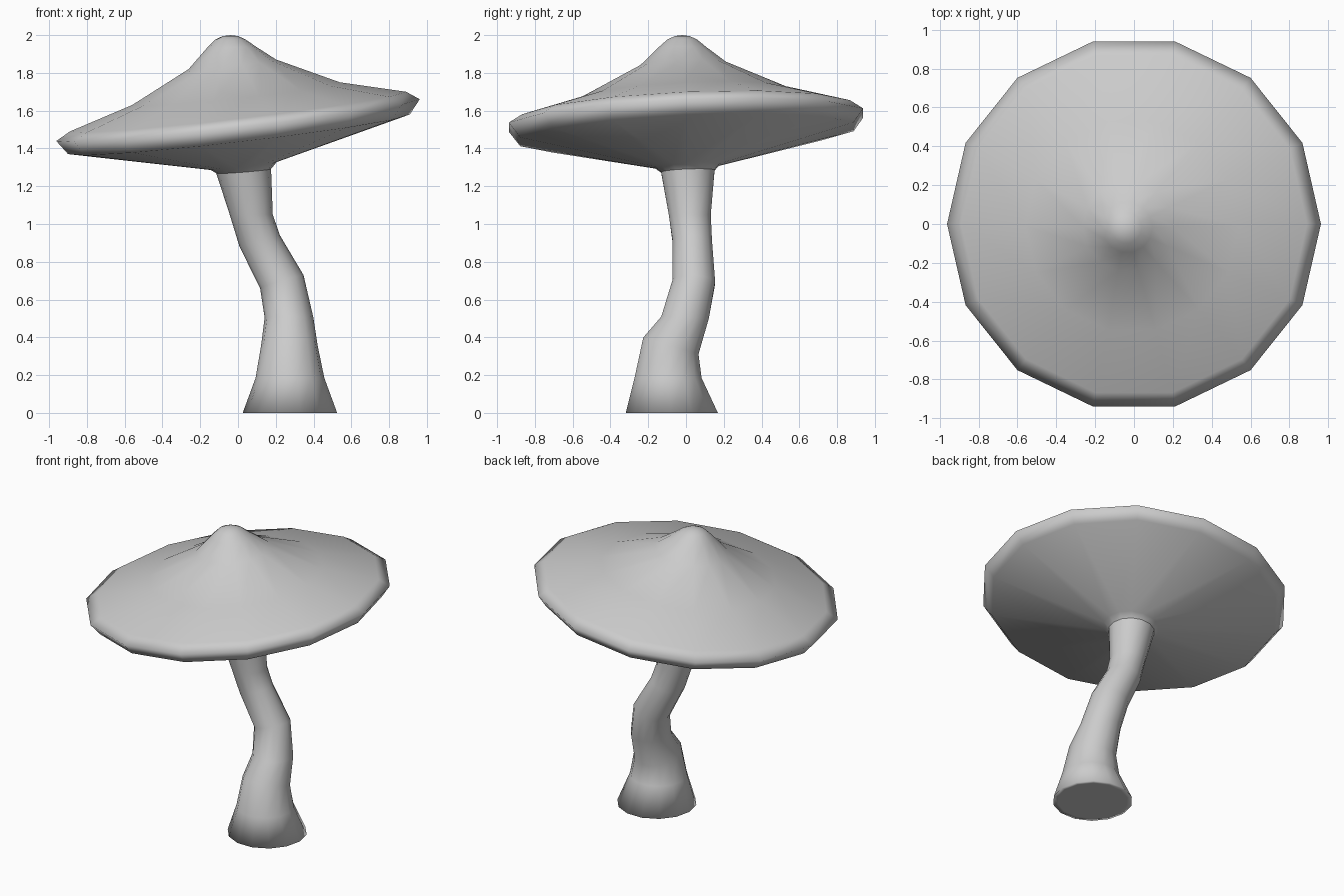
import bpy, bmesh, math

SIDES = 14

def loft(name, rings, tip=None, base=False):
    """Skin through tilted rings: (cx, cy, z, radius, slope_x, slope_y)."""
    bm = bmesh.new()
    loops = []
    for cx, cy, z, r, sx, sy in rings:
        loop = []
        for i in range(SIDES):
            a = 2 * math.pi * i / SIDES
            dx, dy = r * math.cos(a), r * math.sin(a)
            loop.append(bm.verts.new((cx + dx, cy + dy, z + sx * dx + sy * dy)))
        loops.append(loop)
    for lo, hi in zip(loops, loops[1:]):
        for i in range(SIDES):
            j = (i + 1) % SIDES
            bm.faces.new((lo[i], lo[j], hi[j], hi[i]))
    if tip:
        t = bm.verts.new(tip)
        top = loops[-1]
        for i in range(SIDES):
            bm.faces.new((top[i], top[(i + 1) % SIDES], t))
    if base:
        bm.faces.new(loops[0][::-1])
    for f in bm.faces:
        f.smooth = True
    me = bpy.data.meshes.new(name)
    bm.to_mesh(me)
    bm.free()
    ob = bpy.data.objects.new(name, me)
    bpy.context.collection.objects.link(ob)
    return ob

# shared ring where the stem meets the cap
neck = (0.03, 0.01, 1.28, 0.145, 0.08, 0.04)

# crooked stem, flared at the foot
loft("stem", [
    (0.275, -0.075, 0.0, 0.22, 0, 0),
    (0.275, -0.075, 0.0, 0.25, 0, 0),
    (0.275, -0.095, 0.185, 0.182, 0, 0),
    (0.272, -0.08, 0.355, 0.15, 0, -0.3),
    (0.27, -0.005, 0.505, 0.129, 0, -0.04),
    (0.232, 0.042, 0.695, 0.115, 0.3, -0.05),
    (0.115, 0.033, 0.91, 0.107, 0.28, 0),
    (0.07, 0.02, 1.05, 0.114, 0.0, 0),
    neck,
], base=True)

# tilted cap: underside, rounded rim, concave top and pointed peak
loft("cap", [
    neck,
    (0.03, 0.005, 1.307, 0.175, 0.12, 0.04),
    (0.005, 0.005, 1.475, 0.905, 0.116, 0.045),
    (0, 0, 1.55, 0.962, 0.115, 0.04),
    (0, 0, 1.595, 0.89, 0.118, 0.043),
    (-0.01, -0.01, 1.69, 0.55, 0.109, 0.05),
    (-0.03, -0.015, 1.845, 0.232, 0.11, 0.04),
    (-0.035, -0.018, 1.935, 0.13, 0.03, 0),
    (-0.04, -0.02, 1.977, 0.08, 0, 0),
    (-0.04, -0.02, 1.995, 0.04, 0, 0),
], tip=(-0.04, -0.02, 2.0))
